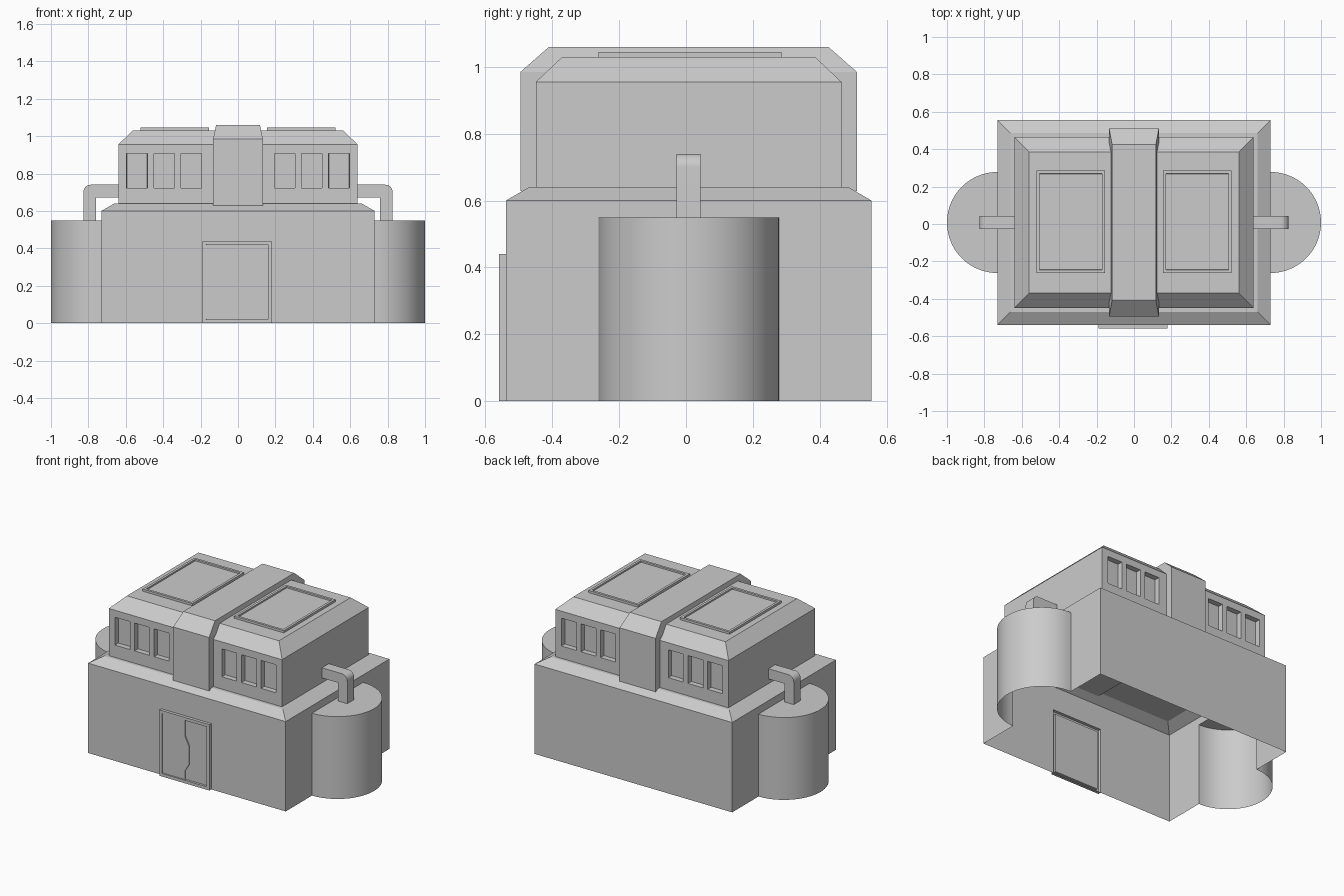
import bpy, bmesh, math
from mathutils import Vector

cube = bpy.data.objects.get("Cube")
if cube:
    bpy.data.objects.remove(cube, do_unlink=True)

grey = bpy.data.materials.new("plain_grey")
grey.use_nodes = True
grey.diffuse_color = (0.6, 0.6, 0.6, 1)
grey.node_tree.nodes["Principled BSDF"].inputs["Base Color"].default_value = (0.6, 0.6, 0.6, 1)

YC = 0.008  # depth centre shared by the main volumes


def rect(hx, hy, z, cx=0, cy=YC):
    """Horizontal rectangle as a ring of points."""
    return [(cx - hx, cy - hy, z), (cx + hx, cy - hy, z),
            (cx + hx, cy + hy, z), (cx - hx, cy + hy, z)]


def loft(bm, rings, start=False, end=True, closed=True):
    """Bridge rings of points with quads and optionally cap the ends."""
    rows = [[bm.verts.new(p) for p in ring] for ring in rings]
    for a, b in zip(rows, rows[1:]):
        n = len(a)
        for i in range(n if closed else n - 1):
            j = (i + 1) % n
            bm.faces.new((a[i], a[j], b[j], b[i]))
    if start:
        bm.faces.new(rows[0][::-1])
    if end:
        bm.faces.new(rows[-1])
    bmesh.ops.recalc_face_normals(bm, faces=bm.faces[:])


def polygon(bm, points):
    bm.faces.new([bm.verts.new(p) for p in points])


def recess(bm, faces, border, depth):
    """Inset faces by a border, then sink them."""
    if border > 0:
        bmesh.ops.inset_individual(bm, faces=faces, thickness=border, use_even_offset=True)
    bmesh.ops.inset_individual(bm, faces=faces, thickness=0.0005, depth=-depth,
                               use_even_offset=True)


def finish(bm, name, smooth=False):
    bmesh.ops.remove_doubles(bm, verts=bm.verts[:], dist=0.0001)
    bmesh.ops.recalc_face_normals(bm, faces=bm.faces[:])
    mesh = bpy.data.meshes.new(name)
    bm.to_mesh(mesh)
    bm.free()
    mesh.materials.append(grey)
    obj = bpy.data.objects.new(name, mesh)
    bpy.context.scene.collection.objects.link(obj)
    if smooth:
        bpy.ops.object.select_all(action='DESELECT')
        obj.select_set(True)
        bpy.context.view_layer.objects.active = obj
        bpy.ops.object.shade_smooth_by_angle(angle=math.radians(30))
    return obj


# Lower storey: open-bottomed shell with openings for the door and tanks
HX, HY, WALL = 0.73, 0.547, 0.6
DOOR_X, DOOR_W, DOOR_H = -0.005, 0.185, 0.44
TANK_R, TANK_H = 0.27, 0.55
FRONT, BACK = YC - HY, YC + HY


def notched(lo, hi, a, b, h):
    """Wall outline (along, up) with a notch rising from the floor."""
    return [(lo, 0), (a, 0), (a, h), (b, h), (b, 0), (hi, 0), (hi, WALL), (lo, WALL)]


bm = bmesh.new()
loft(bm, [rect(HX, HY, WALL), rect(0.66, 0.478, 0.64)])
polygon(bm, [(u, FRONT, z) for u, z in
             notched(-HX, HX, DOOR_X - DOOR_W, DOOR_X + DOOR_W, DOOR_H)])
polygon(bm, [(HX, BACK, 0), (-HX, BACK, 0), (-HX, BACK, WALL), (HX, BACK, WALL)])
for side in (-1, 1):
    polygon(bm, [(side * HX, u, z) for u, z in
                 notched(FRONT, BACK, YC - TANK_R, YC + TANK_R, TANK_H)])
finish(bm, "lower_storey")

# Upper storey: chamfered box with three sunken windows beside the band, front and back
window_edges = [(0.195, 0.305), (0.34, 0.45), (0.485, 0.595)]
SILL, LINTEL = 0.722, 0.908
bm = bmesh.new()
loft(bm, [rect(0.64, 0.457, 0.64), rect(0.64, 0.457, 0.955), rect(0.562, 0.378, 1.03)])
cuts = [((s * x, 0, 0), (1, 0, 0)) for pair in window_edges for x in pair for s in (-1, 1)]
cuts += [((0, 0, z), (0, 0, 1)) for z in (SILL, LINTEL)]
for point, normal in cuts:
    bmesh.ops.bisect_plane(bm, geom=bm.verts[:] + bm.edges[:] + bm.faces[:],
                           plane_co=point, plane_no=normal)
panes = []
for f in bm.faces:
    c = f.calc_center_median()
    if abs(f.normal.y) > 0.9 and SILL < c.z < LINTEL \
            and any(a < abs(c.x) < b for a, b in window_edges):
        panes.append(f)
recess(bm, panes, 0, 0.035)
finish(bm, "upper_storey")

# Band running over the middle of the upper storey
bm = bmesh.new()
loft(bm, [rect(0.133, 0.503, 0.628), rect(0.133, 0.503, 0.985), rect(0.117, 0.418, 1.06)],
     start=True)
finish(bm, "centre_band")

# Framed roof panels
for side, name in ((-1, "right"), (1, "left")):
    bm = bmesh.new()
    box = [rect(0.183, 0.273, z, side * 0.338, 0.012) for z in (1.03, 1.045)]
    loft(bm, box)
    top = max(bm.faces, key=lambda f: f.calc_center_median().z)
    recess(bm, [top], 0.016, 0.01)
    finish(bm, name + "_roof_panel")

# Door frame with sunken field
bm = bmesh.new()
frame = [[(DOOR_X + sx * DOOR_W, y, z) for sx, z in
          ((-1, 0), (1, 0), (1, DOOR_H), (-1, DOOR_H))] for y in (FRONT, FRONT - 0.02)]
loft(bm, frame)
field = min(bm.faces, key=lambda f: f.calc_center_median().y)
recess(bm, [field], 0.02, 0.014)
finish(bm, "door_frame")

# Raised door leaf with a stepped meeting edge
leaf = [(-0.165, 0.022), (0, 0.022), (0, 0.08), (0.03, 0.13), (0.03, 0.25),
        (0, 0.31), (0, 0.418), (-0.165, 0.418)]
bm = bmesh.new()
loft(bm, [[(DOOR_X + x, FRONT + y, z) for x, z in leaf] for y in (-0.006, -0.014)])
finish(bm, "door_leaf")

# Half-round side tanks and the bent pipes joining them to the upper storey
half_turn = [math.pi * (i / 32 - 0.5) for i in range(33)]
bend = [math.pi / 2 * i / 8 for i in range(9)]
OUT, TOP, BEND_R = 0.827, 0.74, 0.04
for side, name in ((-1, "right"), (1, "left")):
    bm = bmesh.new()
    loft(bm, [[(side * (HX + TANK_R * math.cos(a)), YC + TANK_R * math.sin(a), z)
               for a in half_turn] for z in (0, TANK_H)], closed=False)
    finish(bm, name + "_tank", smooth=True)

    outline = [(0.63, 0.672), (0.76, 0.672), (0.76, TANK_H), (OUT, TANK_H)]
    outline += [(OUT - BEND_R + BEND_R * math.cos(a), TOP - BEND_R + BEND_R * math.sin(a))
                for a in bend]
    outline.append((0.63, TOP))
    bm = bmesh.new()
    loft(bm, [[(side * x, y, z) for x, z in outline] for y in (-0.028, 0.044)], start=True)
    finish(bm, name + "_pipe", smooth=True)
